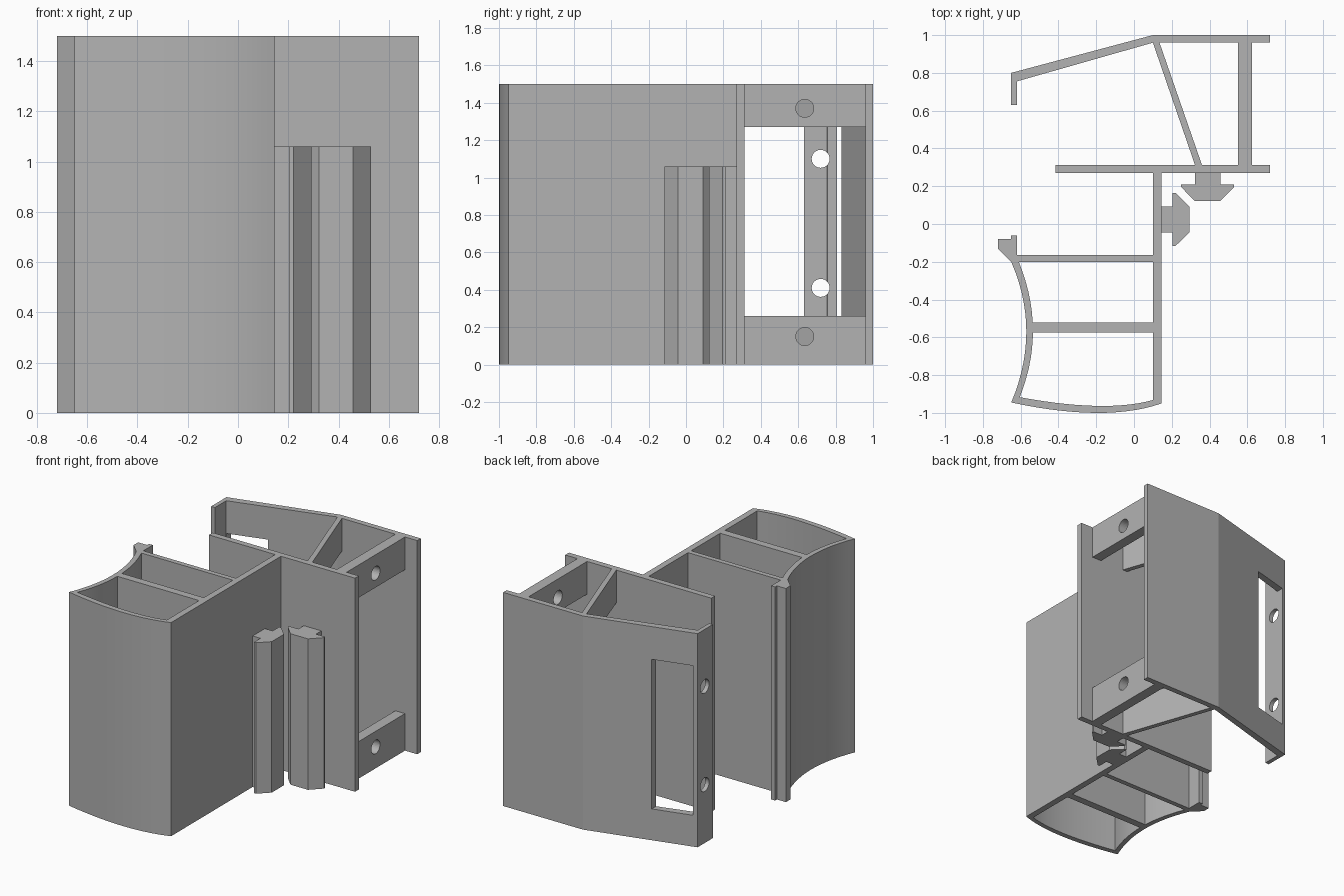
import bpy, bmesh, math
from mathutils import Matrix, Vector

cube = bpy.data.objects.get("Cube")
if cube:
    bpy.data.objects.remove(cube, do_unlink=True)

H = 1.5                 # full length of the extrusion
LOW, HIGH = 0.26, 1.27  # limits of the large cut-out
GREY = (0.45, 0.45, 0.45, 1.0)

mat = bpy.data.materials.new("plain grey")
mat.use_nodes = True
mat.diffuse_color = GREY
mat.node_tree.nodes["Principled BSDF"].inputs["Base Color"].default_value = GREY


def finish(name, bm):
    bmesh.ops.recalc_face_normals(bm, faces=bm.faces)
    mesh = bpy.data.meshes.new(name)
    bm.to_mesh(mesh)
    bm.free()
    mesh.materials.append(mat)
    obj = bpy.data.objects.new(name, mesh)
    bpy.context.collection.objects.link(obj)
    return obj


def prism(name, outline, z0=0.0, z1=H):
    """Extrude a plan outline from z0 to z1."""
    bm = bmesh.new()
    face = bm.faces.new([bm.verts.new((x, y, z0)) for x, y in outline])
    new = bmesh.ops.extrude_face_region(bm, geom=[face])["geom"]
    verts = [v for v in new if isinstance(v, bmesh.types.BMVert)]
    bmesh.ops.translate(bm, verts=verts, vec=(0, 0, z1 - z0))
    return finish(name, bm)


def box(name, x0, x1, y0, y1, z0=0.0, z1=H):
    return prism(name, [(x0, y0), (x1, y0), (x1, y1), (x0, y1)], z0, z1)


def bend(a, mid, b, n=14):
    """Smooth curve from a to b passing through mid."""
    a, mid, b = Vector(a), Vector(mid), Vector(b)
    c = 2 * mid - (a + b) / 2
    pts = []
    for i in range(n + 1):
        t = i / n
        pts.append(tuple(a * (1 - t) ** 2 + c * 2 * t * (1 - t) + b * t * t))
    return pts


def drill(x, y, z, r):
    """Cutter cylinder along x."""
    bm = bmesh.new()
    bmesh.ops.create_cone(bm, cap_ends=True, segments=32, radius1=r, radius2=r, depth=0.2,
                          matrix=Matrix.Translation((x, y, z)) @ Matrix.Rotation(math.pi / 2, 4, 'Y'))
    return finish("hole_cutter", bm)


def cut(obj, cutter):
    mod = obj.modifiers.new("cut", 'BOOLEAN')
    mod.operation = 'DIFFERENCE'
    mod.solver = 'EXACT'
    mod.object = cutter
    cutter.hide_render = True
    cutter.hide_set(True)


parts = []

# Front chamber: bowed panel, curved side with hook, web and two cross walls
corner_out, corner_in = (-0.65, -0.945), (-0.605, -0.917)
parts.append(prism("front_panel",
    bend(corner_out, (-0.2, -1.0), (0.145, -0.95))
    + bend((0.1, -0.932), (-0.2, -0.963), corner_in)))
parts.append(prism("curved_side_with_hook",
    bend(corner_out, (-0.57, -0.57), (-0.65, -0.2))
    + [(-0.72, -0.13), (-0.72, -0.08), (-0.65, -0.08), (-0.65, -0.06),
       (-0.62, -0.06), (-0.62, -0.18)]
    + bend((-0.61, -0.2), (-0.535, -0.56), corner_in)))
parts.append(prism("main_web", [(0.1, -0.932), (0.145, -0.95), (0.145, 0.27), (0.1, 0.27)]))
parts.append(box("upper_cross_wall", -0.62, 0.1, -0.2, -0.165))
parts.append(box("middle_cross_wall", -0.537, 0.1, -0.575, -0.522))

# Flat middle plate
parts.append(box("middle_plate", -0.415, 0.72, 0.27, 0.312))

# Rear wall with folded lip, window and screw holes
rear = prism("rear_wall", [
    (0.72, 1.0), (0.1, 1.0), (-0.65, 0.8), (-0.65, 0.63), (-0.62, 0.63),
    (-0.62, 0.755), (0.1, 0.96), (0.72, 0.96)])
cut(rear, box("window_cutter", -0.619, -0.35, 0.7, 0.95, 0.22, HIGH))
for z in (0.41, 1.1):
    cut(rear, drill(-0.635, 0.72, z, 0.048))
parts.append(rear)

# Braces and end blocks above and below the cut-out
for side, z0, z1, hole_z in (("lower", 0, LOW, 0.15), ("upper", HIGH, H, 1.37)):
    parts.append(prism(side + "_brace",
        [(0.1, 0.96), (0.135, 0.96), (0.36, 0.312), (0.323, 0.312)], z0, z1))
    block = box(side + "_end_block", 0.55, 0.625, 0.312, 0.96, z0, z1)
    cut(block, drill(0.5875, 0.635, hole_z, 0.048))
    parts.append(block)

# Seal strips: one profile, placed on the web and on the plate
half = [(0, 0.068), (0.06, 0.068), (0.06, 0.14), (0.075, 0.14), (0.148, 0.068)]
seal = half + [(u, -v) for u, v in reversed(half)]
parts.append(prism("web_seal", [(0.145 + u, 0.024 + v) for u, v in seal], 0, 1.06))
parts.append(prism("plate_seal", [(0.39 + v, 0.27 - u) for u, v in seal], 0, 1.06))

# Smooth the curves, keep the edges sharp
bpy.ops.object.select_all(action='DESELECT')
for obj in parts:
    obj.select_set(True)
bpy.context.view_layer.objects.active = parts[0]
bpy.ops.object.shade_smooth_by_angle(angle=math.radians(12))
